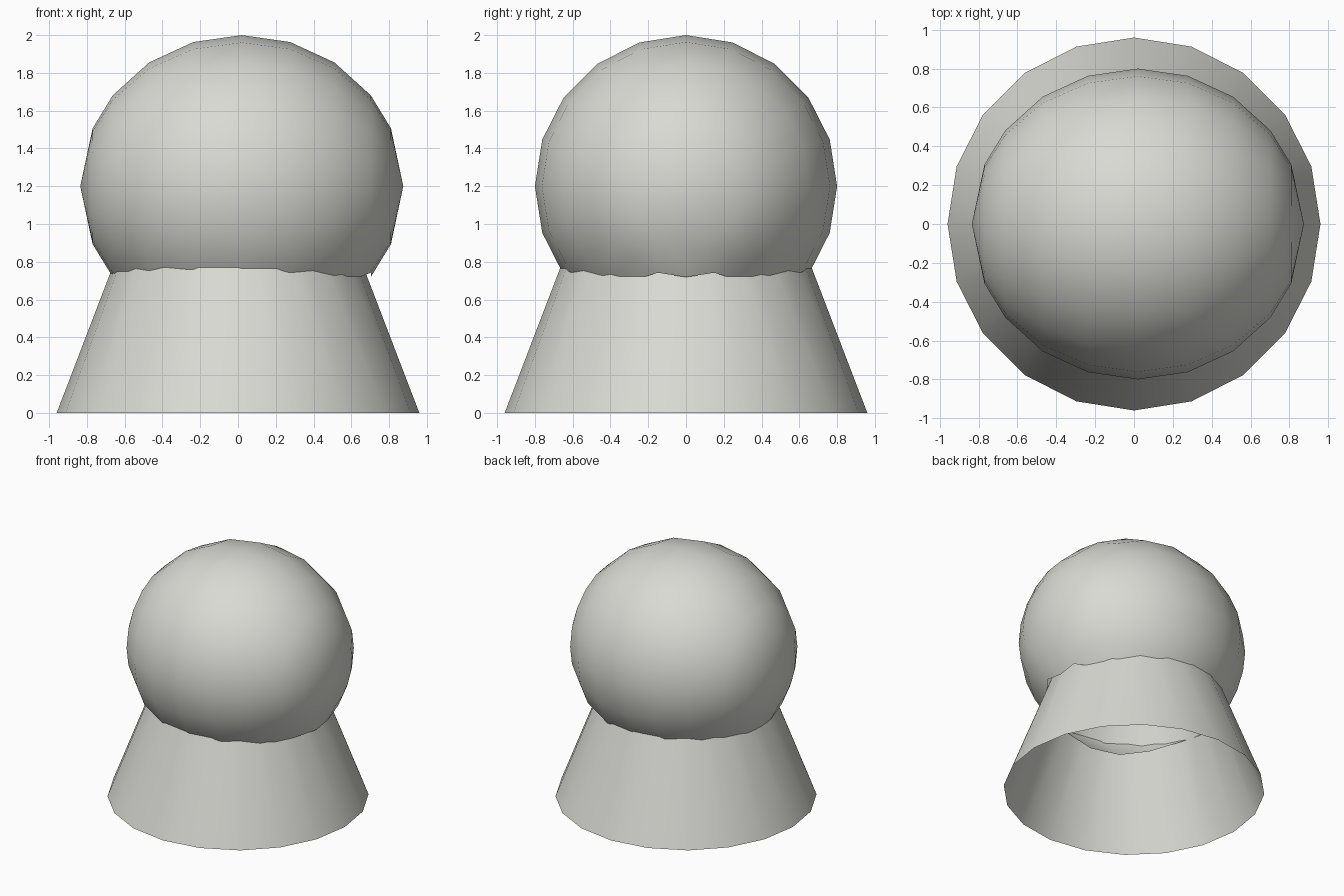
import bpy, bmesh, math

if "Cube" in bpy.data.objects:
    bpy.data.objects.remove(bpy.data.objects["Cube"])

mat = bpy.data.materials.new("pale_grey")
mat.diffuse_color = (0.70, 0.70, 0.66, 1)
mat.use_nodes = True
mat.node_tree.nodes["Principled BSDF"].inputs["Base Color"].default_value = mat.diffuse_color
N = 20


def finish(bm, name):
    bmesh.ops.recalc_face_normals(bm, faces=bm.faces)
    for f in bm.faces:
        f.smooth = True
    me = bpy.data.meshes.new(name)
    bm.to_mesh(me)
    bm.free()
    me.materials.append(mat)
    ob = bpy.data.objects.new(name, me)
    bpy.context.collection.objects.link(ob)
    return ob


# Flared body: open tapered tube running up inside the head
bm = bmesh.new()
bmesh.ops.create_cone(bm, cap_ends=False, segments=N, radius1=0.96, radius2=0.50, depth=1.2)
bmesh.ops.translate(bm, verts=bm.verts, vec=(0, 0, 0.6))
finish(bm, "body_skirt")

# Ball head: poles along x, slightly wide, with a neck opening underneath
half = [22.5, 37, 55, 72.5]
angles = half + [90] + [180 - a for a in reversed(half)]
C, RX, R = (0.02, 0, 1.2), 0.855, 0.80
bm = bmesh.new()
rings = []
for a in angles:
    t = math.radians(a)
    rings.append([bm.verts.new((C[0] + RX * math.cos(t),
                                R * math.sin(t) * math.sin(2 * math.pi * j / N),
                                C[2] - R * math.sin(t) * math.cos(2 * math.pi * j / N)))
                  for j in range(N)])
for ring, s in ((rings[0], 1), (rings[-1], -1)):
    pole = bm.verts.new((C[0] + s * RX, 0, C[2]))
    for j in range(N):
        bm.faces.new((pole, ring[j], ring[(j + 1) % N]))
last = len(rings) - 2
for i in range(len(rings) - 1):
    for j in range(N):
        k = (j + 1) % N
        hole = 1 <= i <= last - 1 and j in (0, 1, N - 1, N - 2)
        quad = [rings[i][j], rings[i][k], rings[i + 1][k], rings[i + 1][j]]
        if hole:
            # corners of the opening are cut diagonally
            if i in (1, last - 1) and j in (1, N - 2):
                outer = 1 if i == 1 else last
                inner = 2 if i == 1 else last - 1
                far = 2 if j == 1 else N - 2
                bm.faces.new((rings[outer][j], rings[outer][k], rings[inner][far]))
            continue
        bm.faces.new(quad)
loose = [v for v in bm.verts if not v.link_faces]
bmesh.ops.delete(bm, geom=loose, context='VERTS')
finish(bm, "ball_head")
